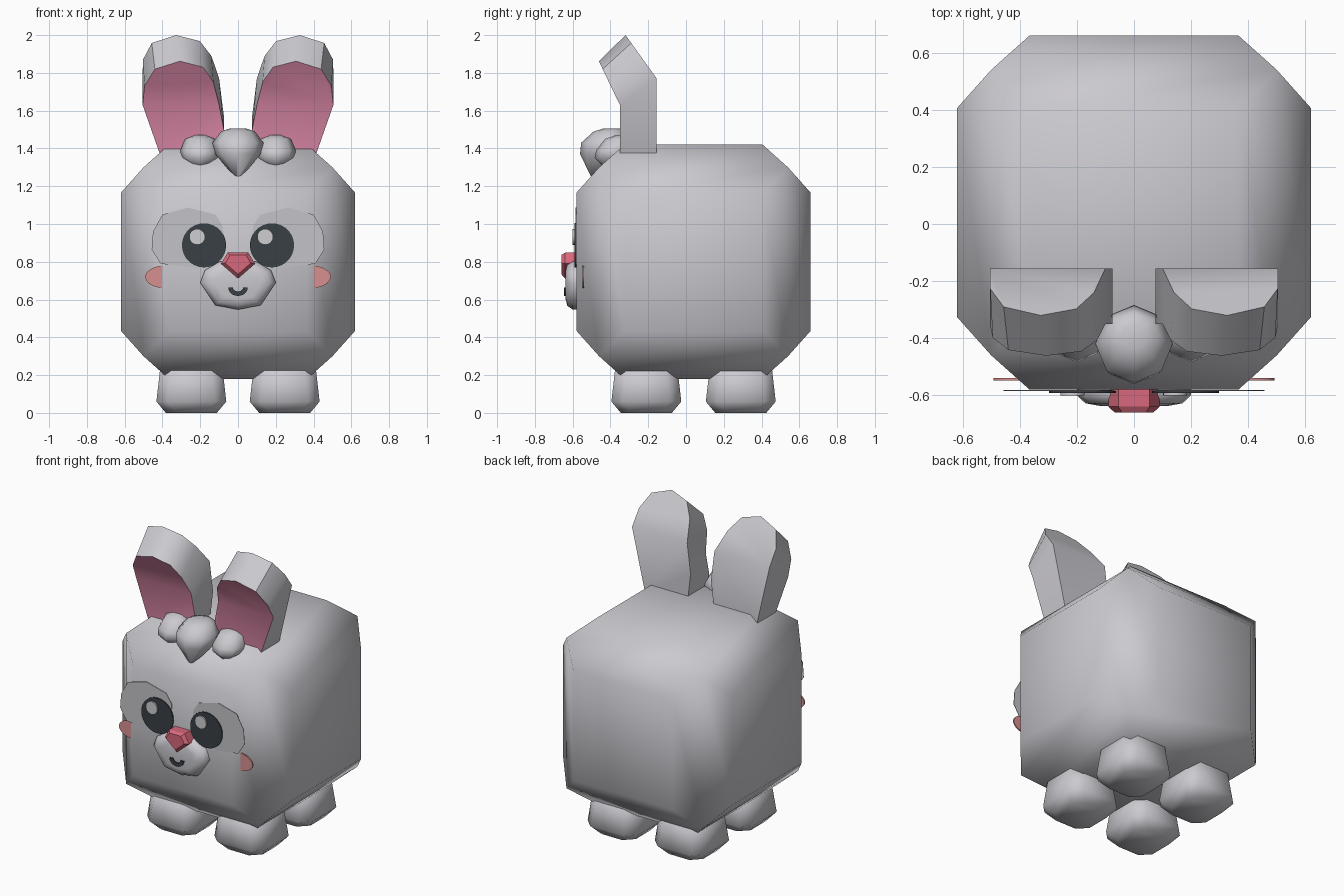
import bpy, bmesh, math
from mathutils import Vector

if "Cube" in bpy.data.objects:
    bpy.data.objects.remove(bpy.data.objects["Cube"])


def material(name, r, g, b):
    m = bpy.data.materials.new(name)
    m.diffuse_color = (r, g, b, 1)
    m.use_nodes = True
    m.node_tree.nodes["Principled BSDF"].inputs["Base Color"].default_value = m.diffuse_color
    return m


FUR = material("grey fur", 0.60, 0.59, 0.63)
PATCH = material("eye patch grey", 0.55, 0.545, 0.57)
DARK = material("dark eye", 0.04, 0.05, 0.06)
SHINE = material("eye shine", 0.62, 0.62, 0.64)
EAR = material("ear pink", 0.67, 0.23, 0.36)
NOSE = material("nose pink", 0.68, 0.14, 0.20)
CHEEK = material("cheek pink", 0.68, 0.28, 0.28)


def finish(name, bm, mats, angle=40):
    bmesh.ops.recalc_face_normals(bm, faces=bm.faces[:])
    me = bpy.data.meshes.new(name)
    bm.to_mesh(me)
    bm.free()
    ob = bpy.data.objects.new(name, me)
    bpy.context.collection.objects.link(ob)
    for m in mats:
        me.materials.append(m)
    bpy.ops.object.select_all(action='DESELECT')
    ob.select_set(True)
    bpy.context.view_layer.objects.active = ob
    bpy.ops.object.shade_smooth_by_angle(angle=math.radians(angle))
    return ob


def loft(name, rings, mat, angle=40):
    """Skin a stack of equal-length rings and cap both ends."""
    bm = bmesh.new()
    vs = [[bm.verts.new(p) for p in ring] for ring in rings]
    n = len(vs[0])
    for a, b in zip(vs, vs[1:]):
        for i in range(n):
            j = (i + 1) % n
            bm.faces.new((a[i], a[j], b[j], b[i]))
    bm.faces.new(vs[0])
    bm.faces.new(vs[-1])
    return finish(name, bm, [mat], angle)


def plate(name, pts, y, thick, mat):
    """Thin front-facing plate from an x-z outline; y is its back."""
    return loft(name, [[(x, y - d, z) for x, z in pts] for d in (0, thick)], mat)


def ellipse(cx, cz, rx, rz, n=28):
    return [(cx + rx * math.cos(i * math.tau / n), cz + rz * math.sin(i * math.tau / n))
            for i in range(n)]


# body: cube with every face inset and pushed outward
bm = bmesh.new()
bmesh.ops.create_cube(bm, size=1.0)
bmesh.ops.inset_individual(bm, faces=bm.faces[:], thickness=0.19, depth=0.12)
bmesh.ops.translate(bm, vec=Vector((0, 0.04, 0.80)), verts=bm.verts[:])
finish("body", bm, [FUR], 60)


# legs: tapered blocks with cut corners
def octagon(cx, cy, z, h, c):
    k = h - c
    return [(cx + x, cy + y, z) for x, y in
            ((h, -k), (h, k), (k, h), (-k, h), (-h, k), (-h, -k), (-k, -h), (k, -h))]


for sx, side in ((-1, "left"), (1, "right")):
    for cy, end in ((-0.21, "front"), (0.29, "back")):
        loft(f"{end}_{side}_leg",
             [octagon(sx * 0.247, cy, z, h, 0.06) for z, h in
              ((0, 0.135), (0.06, 0.185), (0.235, 0.165), (0.25, 0.14))], FUR, 60)


# ears: thick outline whose upper half bends forward
def ear_front(x, z):
    return (x, -0.35 - max(0, z - 1.63) * 0.48, z)


def ear_back(x, z):
    if z <= 1.63:
        return (x, -0.155, 1.36 + (z - 1.36) * 0.41 / 0.27)
    t = (z - 1.63) / 0.232
    return (x + 0.02 * t, -0.155 - 0.165 * t, 1.77 + 0.23 * t)


LOWER = [(0.505, 1.63), (0.41, 1.36), (0.10, 1.36), (0.075, 1.50), (0.10, 1.63)]
UPPER = [(0.13, 1.75), (0.185, 1.83), (0.307, 1.862), (0.44, 1.82), (0.495, 1.73)]
for sx, side in ((-1, "left"), (1, "right")):
    bm = bmesh.new()
    pts = LOWER + UPPER
    rows = [[bm.verts.new((sx * p[0], p[1], p[2])) for p in (f(x, z) for x, z in pts)]
            for f in (ear_front, ear_back)]
    n = len(pts)
    for i in range(n):
        j = (i + 1) % n
        bm.faces.new((rows[0][i], rows[0][j], rows[1][j], rows[1][i]))
    for k, row in enumerate(rows):
        for f in (row[:5], row[4:] + row[:1]):
            bm.faces.new(f).material_index = 1 - k
    finish(f"{side}_ear", bm, [FUR, EAR], 42)


# hair tufts: leaning eight-sided teardrops
def tuft(name, cx, cy, profile, lean):
    z_mid = profile[2][1]
    loft(name, [[(cx + r * math.cos(i * math.tau / 8),
                  cy + r * math.sin(i * math.tau / 8) + (z - z_mid) * lean, z)
                 for i in range(8)] for r, z in profile], FUR, 60)


tuft("middle_tuft", 0, -0.42,
     ((0.015, 1.245), (0.12, 1.37), (0.135, 1.43), (0.09, 1.49), (0.045, 1.505)), 0.35)
for sx, side in ((-1, "left"), (1, "right")):
    tuft(f"{side}_tuft", sx * 0.2, -0.37,
         ((0.02, 1.29), (0.10, 1.35), (0.105, 1.39), (0.08, 1.45), (0.03, 1.47)), 0.35)

# eyes, eye patches and cheeks
PATCH_OUTLINE = [(0.08, 0.99), (0.12, 1.05), (0.265, 1.087), (0.40, 1.05), (0.45, 0.96),
                 (0.457, 0.865), (0.41, 0.79), (0.25, 0.77), (0.12, 0.77), (0.07, 0.83)]
for sx, side in ((-1, "left"), (1, "right")):
    plate(f"{side}_eye_patch", [(sx * x, z) for x, z in PATCH_OUTLINE], -0.581, 0.003, PATCH)
    plate(f"{side}_eye", ellipse(sx * 0.18, 0.887, 0.117, 0.117), -0.584, 0.007, DARK)
    plate(f"{side}_eye_shine", ellipse(sx * 0.18 - 0.036, 0.932, 0.042, 0.042, 20),
          -0.591, 0.009, SHINE)
    plate(f"{side}_cheek", ellipse(sx * 0.38, 0.72, 0.112, 0.061, 20), -0.54, 0.008, CHEEK)

# muzzle: low dome
MUZZLE = [(0, 0.81), (0.10, 0.80), (0.175, 0.755), (0.20, 0.69), (0.12, 0.57), (0, 0.547)]
MUZZLE += [(-x, z) for x, z in MUZZLE[-2:0:-1]]
loft("muzzle", [[(x * s, y, 0.68 + (z - 0.68) * s) for x, z in MUZZLE]
                for y, s in ((-0.56, 1), (-0.60, 1), (-0.628, 0.85), (-0.637, 0.6))], FUR, 60)

# nose: gem-like wedge
NOSE_OUTLINE = [(-0.055, 0.848), (0.055, 0.848), (0.09, 0.79), (0, 0.712), (-0.09, 0.79)]
loft("nose", [[(x * s, y, 0.80 + (z - 0.80) * s) for x, z in NOSE_OUTLINE]
              for y, s in ((-0.57, 1), (-0.64, 1), (-0.66, 0.75))], NOSE, 30)

# mouth: small smile arc
ARC = [math.pi * (1.0 + i / 10) for i in range(11)]
SMILE = [(0.052 * math.cos(a), 0.665 + 0.046 * math.sin(a)) for a in ARC]
SMILE += [(0.028 * math.cos(a), 0.665 + 0.022 * math.sin(a)) for a in reversed(ARC)]
plate("mouth", SMILE, -0.637, 0.009, DARK)
